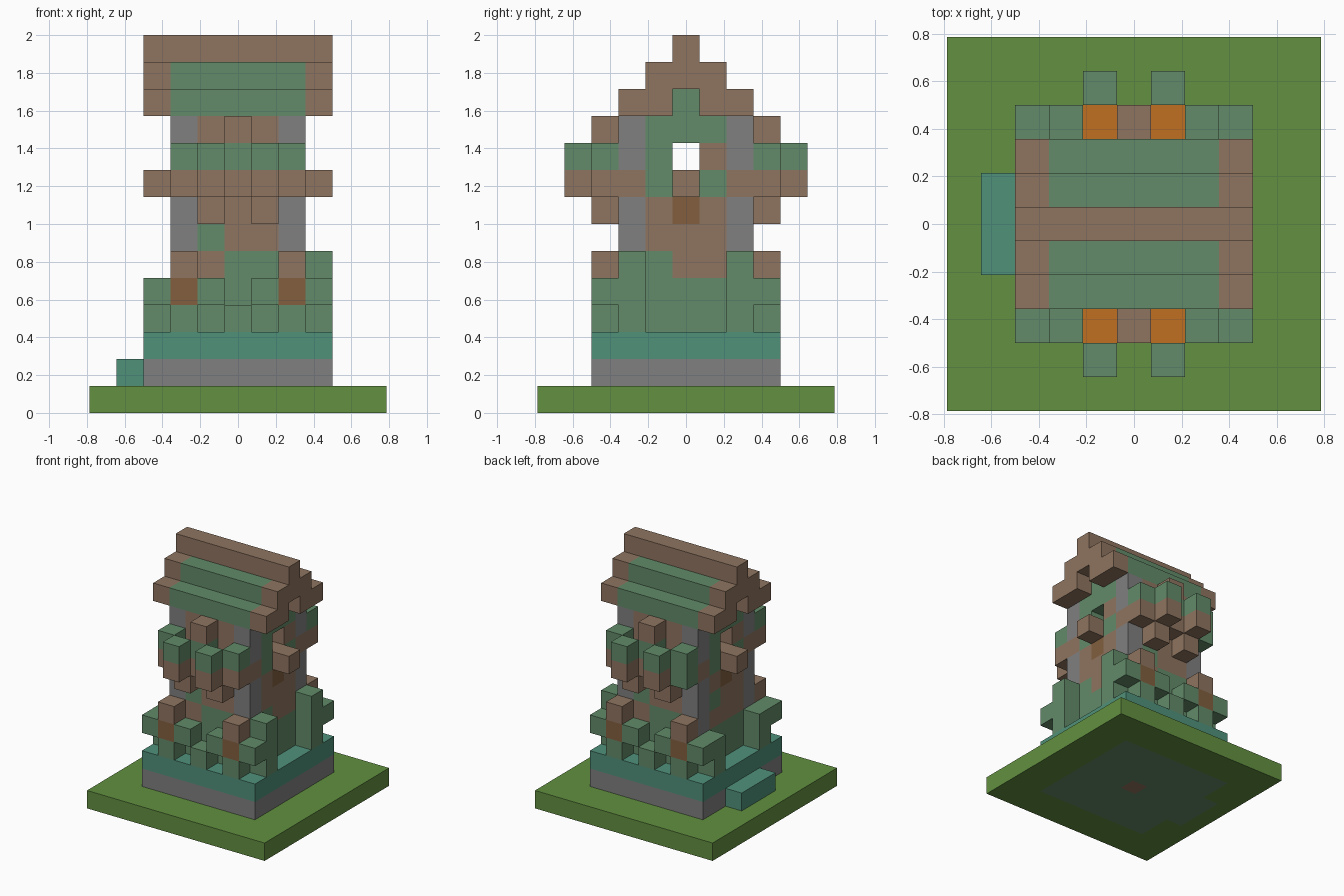
import bpy, bmesh
from mathutils import Vector

if "Cube" in bpy.data.objects:
    bpy.data.objects.remove(bpy.data.objects["Cube"])

UNIT = 1 / 7  # edge of one block


def linear(c):
    c /= 255
    return c / 12.92 if c <= 0.04045 else ((c + 0.055) / 1.055) ** 2.4


PALETTE = {
    "grass": (98, 144, 64), "stone": (128, 128, 128), "teal": (80, 145, 122),
    "moss": (98, 139, 105), "timber": (143, 117, 96),
    "dark_timber": (130, 95, 62), "ember": (192, 112, 32),
}
NAMES = list(PALETTE)
mats = []
for name, rgb in PALETTE.items():
    m = bpy.data.materials.new(name)
    m.use_nodes = True
    col = [linear(c) for c in rgb] + [1]
    m.diffuse_color = col
    m.node_tree.nodes["Principled BSDF"].inputs["Base Color"].default_value = col
    mats.append(m)

cells = {}  # block position -> (part, colour)


def span(v):
    return range(v[0], v[1] + 1) if isinstance(v, tuple) else (v,)


def fill(part, colour, xs, ys, zs, sym=""):
    """Fill a box of blocks; sym: x, y mirror, t half turn."""
    for x in span(xs):
        for y in span(ys):
            for z in span(zs):
                spots = {(x, y)}
                if "x" in sym:
                    spots |= {(-a, b) for a, b in spots}
                if "y" in sym:
                    spots |= {(a, -b) for a, b in spots}
                if "t" in sym:
                    spots |= {(-a, -b) for a, b in spots}
                for a, b in spots:
                    cells[a, b, z] = (part, colour)


# Ground with the footprint set into it
fill("ground", "grass", (-5, 5), (-5, 5), 0)
fill("ground", "moss", (-3, 3), (-3, 3), 0)
fill("ground", "moss", -4, (-1, 1), 0)
fill("ground", "timber", 0, 0, 0)

# Plinth and entrance step
fill("plinth", "stone", (-3, 3), (-3, 3), 1)
fill("plinth", "teal", (-3, 3), (-3, 3), 2)
fill("step", "teal", -4, (-1, 1), 1)

# Walls: mossy below, timber above
for z in range(3, 11):
    colour = "moss" if z < 5 else "timber"
    fill("walls", colour, (-2, 2), 2, z, "y")
    fill("walls", colour, 2, (-2, 2), z, "x")
fill("walls", "moss", (0, 1), -2, 5, "t")
fill("walls", "moss", -1, -2, 6, "t")
fill("walls", "moss", 0, 2, 9, "y")
fill("walls", "moss", 2, -1, 5)
fill("walls", "moss", -2, 1, 6)
fill("walls", "moss", 2, 1, 8, "xy")
fill("walls", "moss", 2, -1, 9, "t")
fill("walls", "moss", 2, (-1, 1), (10, 11), "x")
fill("walls", "dark_timber", 2, 0, 7, "x")
for side in (-2, 2):  # window openings
    del cells[side, 0, 9]

# Corner posts
fill("corner_posts", "stone", 2, 2, (3, 10), "xy")
fill("corner_posts", "timber", 2, 2, 8, "xy")

# Buttresses and hedge around the foot
fill("buttresses", "moss", 2, 3, 3, "xy")
fill("buttresses", "dark_timber", 2, 3, 4, "xy")
fill("buttresses", "timber", 2, 3, 5, "xy")
fill("hedge", "moss", 0, 3, 3, "y")
fill("hedge", "moss", 1, 3, 4, "xy")
fill("hedge", "moss", 3, 3, 4, "xy")
fill("hedge", "moss", 3, 2, (3, 4), "xy")
fill("hedge", "moss", 3, 2, 5, "y")

# Balconies on front and back
fill("balconies", "timber", (-2, 2), 3, 8, "y")
fill("balconies", "ember", 1, 3, 8, "xy")
fill("balconies", "timber", 1, 3, 7, "xy")
fill("balconies", "timber", 1, 4, 8, "xy")
fill("balconies", "moss", 1, 4, 9, "xy")
fill("balconies", "moss", 2, 3, 9, "xy")
fill("balconies", "moss", 0, 3, 9, "y")
fill("balconies", "timber", 0, 3, 10, "y")
fill("balconies", "moss", -2, 3, 8)

# Window sills on the gable sides
fill("sills", "timber", 3, 0, 8, "x")

# Stepped roof with timber gable ends
fill("roof", "timber", (-3, 3), 0, 13)
fill("roof", "timber", (-3, 3), (-1, 1), 12)
fill("roof", "timber", 3, (1, 2), 11, "xy")
fill("roof", "moss", (-2, 2), 1, 12, "y")
fill("roof", "moss", (-2, 2), 2, 11, "y")

# One mesh per part, keeping only the exposed block faces
AXES = [Vector(v) for v in ((1, 0, 0), (0, 1, 0), (0, 0, 1))]
for part in sorted({p for p, c in cells.values()}):
    bm = bmesh.new()
    for pos, (owner, colour) in cells.items():
        if owner != part:
            continue
        centre = Vector(pos) + Vector((0, 0, 0.5))
        for i in range(3):
            u, v = AXES[(i + 1) % 3] / 2, AXES[(i + 2) % 3] / 2
            for s in (1, -1):
                n = AXES[i] * s
                if tuple(int(a) for a in Vector(pos) + n) in cells:
                    continue
                mid = centre + n / 2
                ring = [mid - u - v, mid + u - v, mid + u + v, mid - u + v][::s]
                face = bm.faces.new([bm.verts.new(p * UNIT) for p in ring])
                face.material_index = NAMES.index(colour)
    bmesh.ops.remove_doubles(bm, verts=bm.verts, dist=0.001)
    bmesh.ops.dissolve_limit(bm, angle_limit=0.01, verts=bm.verts,
                             edges=bm.edges, delimit={"MATERIAL"})
    mesh = bpy.data.meshes.new(part)
    bm.to_mesh(mesh)
    bm.free()
    for m in mats:
        mesh.materials.append(m)
    bpy.context.collection.objects.link(bpy.data.objects.new(part, mesh))
